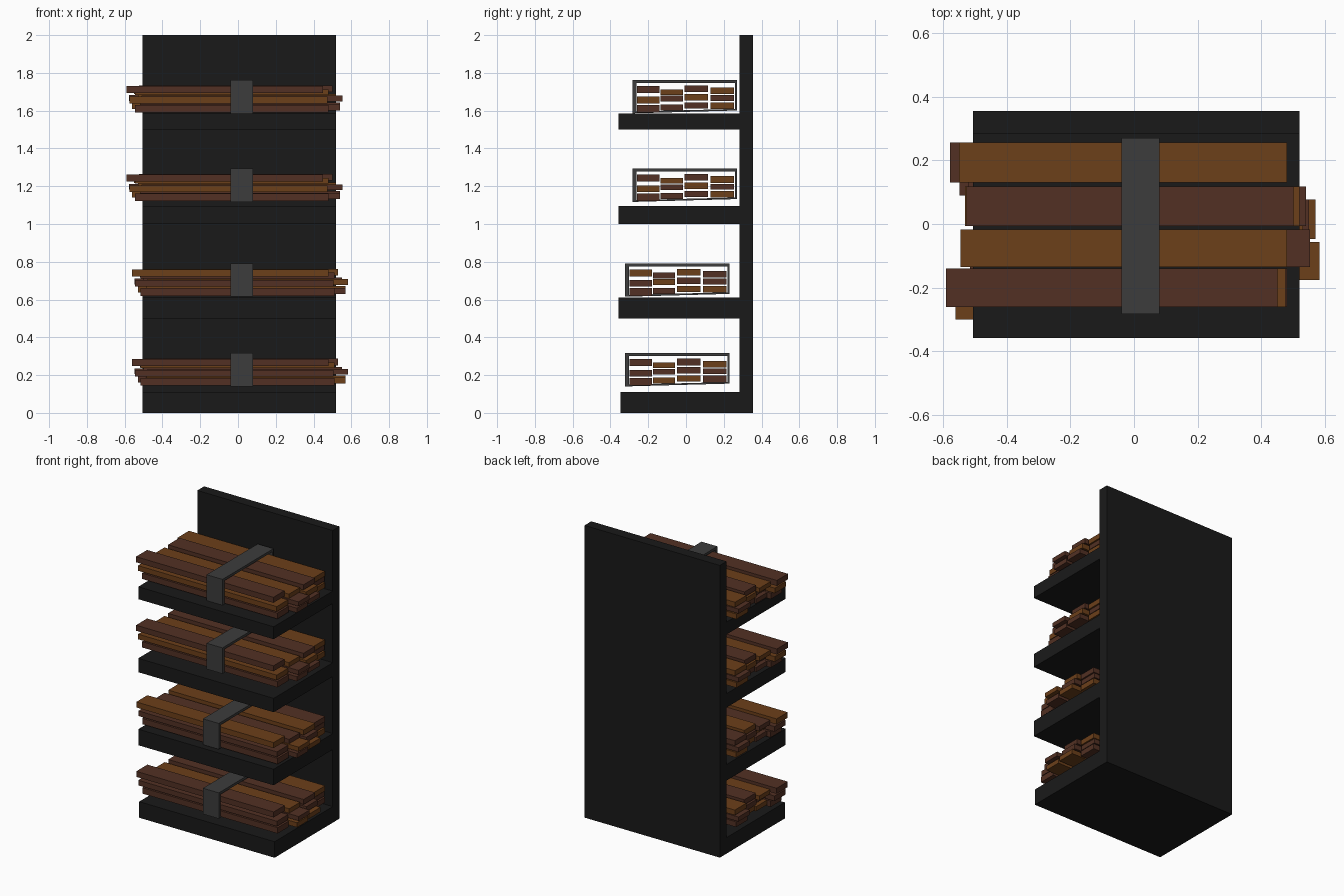
import bpy, bmesh
from mathutils import Vector

if "Cube" in bpy.data.objects:
    bpy.data.objects.remove(bpy.data.objects["Cube"])


def material(name, rgb):
    m = bpy.data.materials.new(name)
    m.diffuse_color = (*rgb, 1)
    m.use_nodes = True
    m.node_tree.nodes["Principled BSDF"].inputs["Base Color"].default_value = m.diffuse_color
    return m


BLACK = material("black_metal", (0.010, 0.010, 0.010))
GREY = material("strap_grey", (0.045, 0.045, 0.045))
WOOD = {"b": material("brown_wood", (0.085, 0.030, 0.017)),
        "o": material("orange_wood", (0.150, 0.050, 0.010))}


def finish(bm, name, mat):
    bmesh.ops.recalc_face_normals(bm, faces=bm.faces)
    me = bpy.data.meshes.new(name)
    bm.to_mesh(me)
    bm.free()
    me.materials.append(mat)
    ob = bpy.data.objects.new(name, me)
    bpy.context.collection.objects.link(ob)
    return ob


def extrude_x(name, profile, x0, x1, mat):
    """Extrude a closed (y, z) outline from x0 to x1."""
    bm = bmesh.new()
    face = bm.faces.new([bm.verts.new((x0, y, z)) for y, z in profile])
    ext = bmesh.ops.extrude_face_region(bm, geom=[face])
    verts = [g for g in ext["geom"] if isinstance(g, bmesh.types.BMVert)]
    bmesh.ops.translate(bm, verts=verts, vec=Vector((x1 - x0, 0, 0)))
    return finish(bm, name, mat)


def ring_x(name, outer, inner, x0, x1, mat):
    """Hollow band between two (y, z) outlines."""
    bm = bmesh.new()
    loops = [[bm.verts.new((x, y, z)) for y, z in p]
             for x, p in ((x0, outer), (x1, outer), (x1, inner), (x0, inner))]
    n = len(outer)
    for k in range(4):
        a, b = loops[k], loops[(k + 1) % 4]
        for i in range(n):
            j = (i + 1) % n
            bm.faces.new((a[i], a[j], b[j], b[i]))
    return finish(bm, name, mat)


# Rack: back panel and four shelves as one comb-shaped profile
comb = [(0.355, 0), (0.355, 2), (0.282, 2)]
for bottom, top, front in ((1.50, 1.585, -0.357), (1.0, 1.095, -0.357),
                           (0.50, 0.61, -0.357), (0.0, 0.11, -0.347)):
    comb += [(0.282, top), (front, top), (front, bottom)]
    if bottom > 0:
        comb.append((0.282, bottom))
extrude_x("shelf_rack", comb, -0.505, 0.52, BLACK)

# Plank columns: y range, then (x0, x1, z0, z1) from top to bottom
COLUMNS = [
    (-0.26, -0.14, [(-0.59, 0.45, .107, .145), (-0.575, 0.475, .053, .088),
                    (-0.545, 0.48, .005, .045)]),
    (-0.135, -0.017, [(-0.545, 0.48, .097, .127), (-0.51, 0.552, .063, .093),
                      (-0.52, 0.54, .015, .047)]),
    (-0.007, 0.117, [(-0.525, 0.50, .112, .147), (-0.53, 0.52, .068, .103),
                     (-0.515, 0.54, .025, .057)]),
    (0.130, 0.255, [(-0.55, 0.48, .101, .136), (-0.578, 0.475, .065, .096),
                    (-0.56, 0.48, .022, .058)]),
]

# Bundles: base height, shift in x and y, wood colours column by column
BUNDLES = [(0.14, 0.03, -0.04, "bbb obo bbo obb"),
           (0.615, 0.03, -0.04, "obb bob obo bbo"),
           (1.117, 0.0, 0.0, "bob obb bob obo"),
           (1.586, 0.0, 0.0, "bob obb bob obo")]

for n, (z, dx, dy, woods) in enumerate(BUNDLES, 1):
    for c, ((y0, y1, rows), tones) in enumerate(zip(COLUMNS, woods.split()), 1):
        for r, ((x0, x1, z0, z1), tone) in enumerate(zip(rows, tones), 1):
            a, b, lo, hi = y0 + dy, y1 + dy, z + z0, z + z1
            extrude_x(f"plank_{n}_{c}_{r}", [(a, lo), (b, lo), (b, hi), (a, hi)],
                      x0 + dx, x1 + dx, WOOD[tone])
    # Strap around the bundle
    outer = [(-0.282, 0), (-0.282, .177), (0.27, .177), (0.27, .015)]
    inner = [(-0.262, .010), (-0.262, .160), (0.26, .160), (0.26, .023)]
    ring_x(f"strap_{n}", [(y + dy, z + h) for y, h in outer],
           [(y + dy, z + h) for y, h in inner], -0.04, 0.08, GREY)
